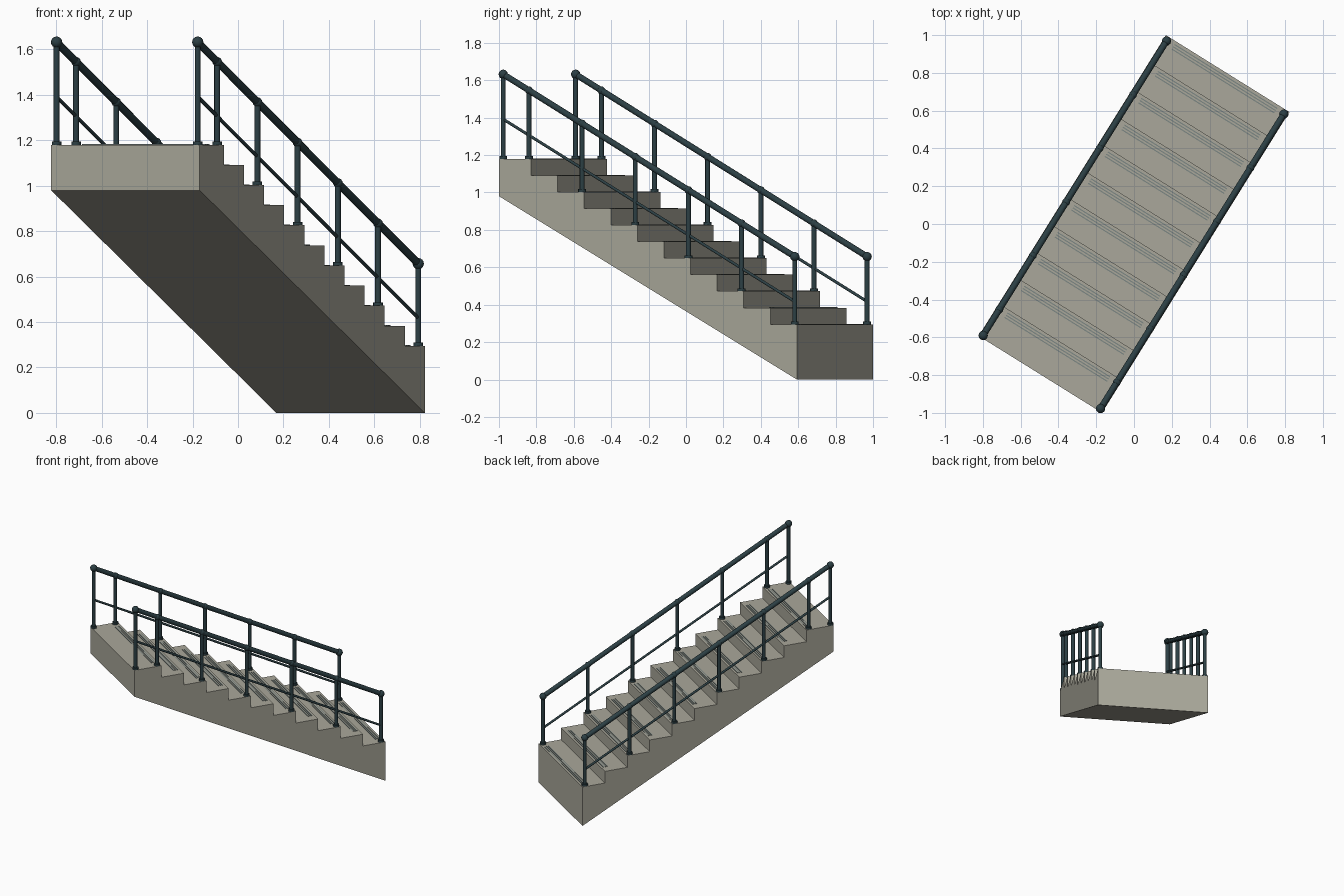
import bpy, bmesh, math
from mathutils import Vector, Matrix

if "Cube" in bpy.data.objects:
    bpy.data.objects.remove(bpy.data.objects["Cube"])

ANG = math.radians(58.09)          # the flight is turned in plan
ROT = Matrix.Rotation(ANG, 4, 'Z')
HL, HW = 0.938, 0.385              # half length, half width
RUN, RISE, N = 0.1674, 0.0885, 11
Z0, ZTOP = 0.295, 1.18             # lowest and highest tread


def mat(name, col):
    m = bpy.data.materials.new(name)
    m.diffuse_color = (*col, 1)
    m.use_nodes = True
    m.node_tree.nodes["Principled BSDF"].inputs["Base Color"].default_value = m.diffuse_color
    return m


CONCRETE = mat("concrete", (0.40, 0.39, 0.325))
STEEL = mat("dark_teal_steel", (0.025, 0.05, 0.058))
GRIP = mat("grey_grip", (0.20, 0.24, 0.23))


def finish(bm, name, material, smooth=False):
    bmesh.ops.recalc_face_normals(bm, faces=bm.faces)
    bm.transform(ROT)
    me = bpy.data.meshes.new(name)
    bm.to_mesh(me)
    bm.free()
    ob = bpy.data.objects.new(name, me)
    bpy.context.collection.objects.link(ob)
    me.materials.append(material)
    if smooth:
        bpy.ops.object.select_all(action='DESELECT')
        ob.select_set(True)
        bpy.context.view_layer.objects.active = ob
        bpy.ops.object.shade_smooth_by_angle(angle=math.radians(40))
    return ob


def rod(bm, a, b, r, sides=12):
    a, b = Vector(a), Vector(b)
    d = b - a
    m = Matrix.Translation((a + b) / 2) @ d.to_track_quat('Z', 'Y').to_matrix().to_4x4()
    bmesh.ops.create_cone(bm, cap_ends=True, segments=sides, radius1=r, radius2=r,
                          depth=d.length, matrix=m)


def box(bm, c, s):
    bmesh.ops.create_cube(bm, size=1, matrix=Matrix.Translation(c) @ Matrix.Diagonal((*s, 1)))


def nose(k):                       # front edge of tread k, counted from the bottom
    return HL - k * RUN


# Concrete flight: stepped profile with a sloping underside
prof = [(-HL, 0.98), (HL, 0.0)]
for k in range(N):
    z = Z0 + k * RISE
    prof.append((nose(k), z))
    prof.append((nose(k + 1) if k < N - 1 else -HL, z))
bm = bmesh.new()
face = bm.faces.new([bm.verts.new((u, -HW, z)) for u, z in prof])
ext = bmesh.ops.extrude_face_region(bm, geom=[face])
bmesh.ops.translate(bm, vec=(0, 2 * HW, 0),
                    verts=[v for v in ext['geom'] if isinstance(v, bmesh.types.BMVert)])
finish(bm, "stair_flight", CONCRETE)

# Three thin grip strips behind each nosing
bm = bmesh.new()
for k in range(N):
    for j in range(3):
        box(bm, (nose(k) - 0.018 - j * 0.014, 0, Z0 + k * RISE + 0.001), (0.006, 0.64, 0.004))
finish(bm, "grip_strips", GRIP)

# Railings on both sides
END, START, SLOPE = 0.913, -0.923, 0.531


def rail_z(u):
    return 0.657 + (END - u) * SLOPE


posts = [(END - 2 * RUN * k, Z0 + 2 * RISE * k) for k in range(6)] + [(START, ZTOP)]
for side, y in (("left", 0.366), ("right", -0.366)):
    bm = bmesh.new()
    for u, z in posts:
        rod(bm, (u, y, z), (u, y, rail_z(u)), 0.013)
    finish(bm, side + "_posts", STEEL, True)

    bm = bmesh.new()
    for u, z in posts:
        rod(bm, (u, y, z), (u, y, z + 0.015), 0.021)
    finish(bm, side + "_post_bases", STEEL, True)

    bm = bmesh.new()
    for u, z in posts:
        r = 0.025 if u in (START, END) else 0.021
        bmesh.ops.create_uvsphere(bm, u_segments=12, v_segments=8, radius=r,
                                  matrix=Matrix.Translation((u, y, rail_z(u))))
    finish(bm, side + "_rail_joints", STEEL, True)

    bm = bmesh.new()
    rod(bm, (START, y, rail_z(START)), (END, y, rail_z(END)), 0.017)
    finish(bm, side + "_handrail", STEEL, True)

    bm = bmesh.new()
    rod(bm, (START, y, rail_z(START) - 0.24), (END, y, rail_z(END) - 0.24), 0.008)
    finish(bm, side + "_middle_rail", STEEL, True)
